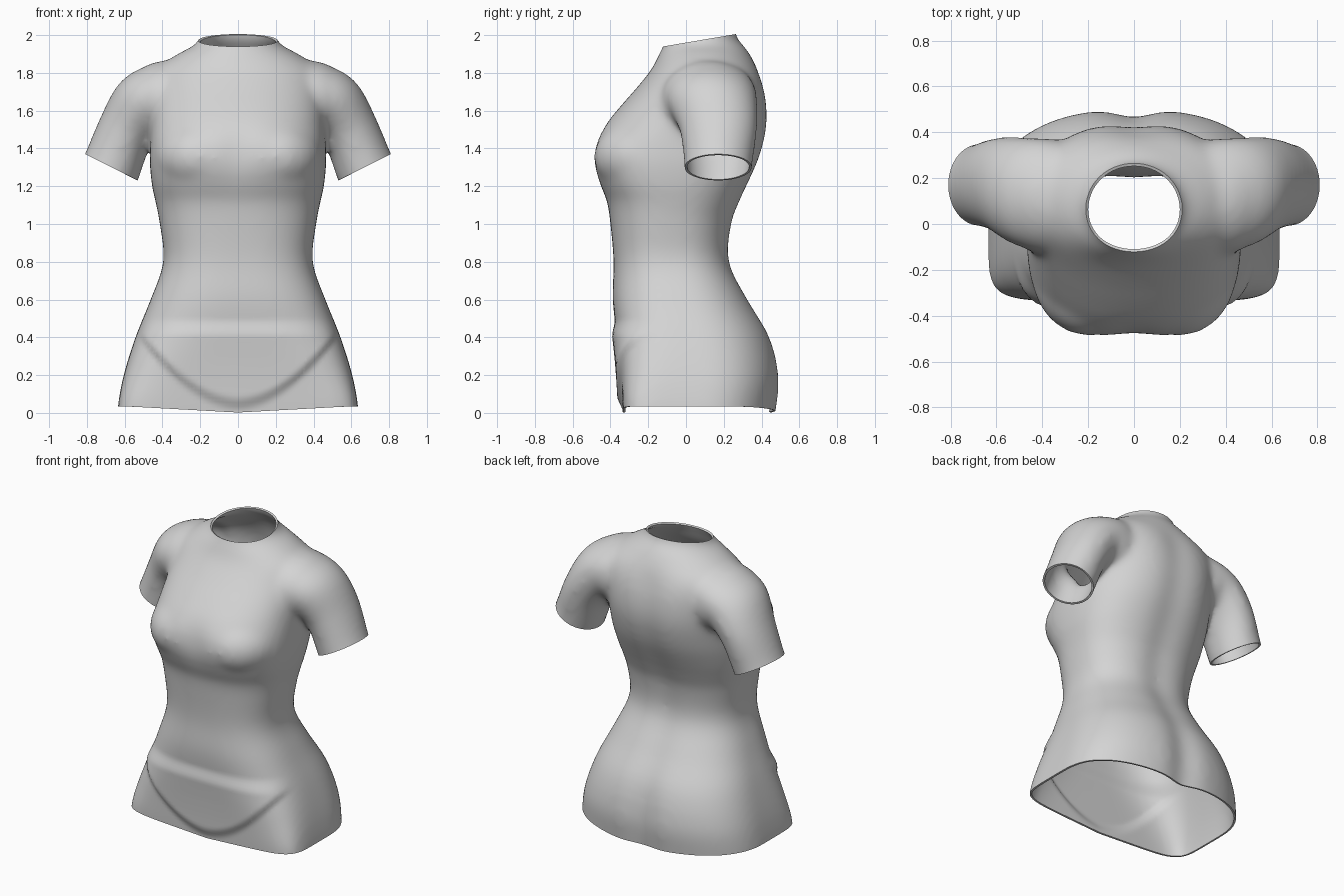
import bpy, bmesh, math
from mathutils import Vector, Matrix

if "Cube" in bpy.data.objects:
    bpy.data.objects.remove(bpy.data.objects["Cube"])


def smooth_rows(rows, steps=4):
    """Catmull-Rom interpolation of a short table of section values."""
    out = []
    for i in range(len(rows) - 1):
        a, b, c, d = (rows[max(0, min(len(rows) - 1, i + k))] for k in (-1, 0, 1, 2))
        for s in range(steps):
            t = s / steps
            out.append([0.5 * (2 * q + (r - p) * t + (2 * p - 5 * q + 4 * r - w) * t * t
                               + (3 * q - p - 3 * r + w) * t ** 3)
                        for p, q, r, w in zip(a, b, c, d)])
    out.append(list(rows[-1]))
    return out


def loft(bm, rings):
    """Closed tube through equal-sized rings of points."""
    loops = [[bm.verts.new(p) for p in ring] for ring in rings]
    n = len(loops[0])
    for lo, hi in zip(loops, loops[1:]):
        for i in range(n):
            j = (i + 1) % n
            bm.faces.new((lo[i], lo[j], hi[j], hi[i]))
    bm.faces.new(loops[0][::-1])
    bm.faces.new(loops[-1])


def spow(v, e):
    return math.copysign(abs(v) ** e, v)


def ramp(t):
    t = max(0, min(1, t))
    return t * t * (3 - 2 * t)


def body_ring(z, hw, yf, yb, ef, n=128):
    """Superellipse section with a groove down the front and back centre."""
    yc, ry, pts = (yf + yb) / 2, (yb - yf) / 2, []
    eb = 2.4 - .4 * ramp((z - 1.75) / .15)
    chest = .022 * math.exp(-((z - 1.38) / .12) ** 2)
    spine = (.018 + .017 * ramp((.6 - z) / .4)) * ramp((1.9 - z) / .2)
    for i in range(n):
        a = 2 * math.pi * i / n
        e = 2 / (eb if math.sin(a) > 0 else ef)
        x, s = hw * spow(math.cos(a), e), spow(math.sin(a), e)
        groove = (chest if s < 0 else -spine) * math.exp(-(x / 0.1) ** 2)
        pts.append((x, yc + ry * s + groove * abs(s), z))
    return pts


def sleeve_ring(side, x, z, y, ru, ry, tilt, n=40):
    t, pts = math.radians(tilt), []
    for i in range(n):
        a = 2 * math.pi * i / n
        u = ru * math.cos(a)
        pts.append((side * (x + u * math.cos(t)), y + ry * math.sin(a), z + u * math.sin(t)))
    return pts


def ellipsoid(bm, centre, radii):
    m = Matrix.Translation(centre) @ Matrix.Diagonal((*radii, 1))
    bmesh.ops.create_uvsphere(bm, u_segments=32, v_segments=20, radius=1, matrix=m)


# Torso sections: height, half width, front, back, front squareness
TORSO = [
    (-0.08, .64, -.325, .465, 8),
    (0.04, .635, -.335, .485, 8),
    (0.20, .605, -.345, .50, 5.5),
    (0.40, .543, -.365, .452, 3.6),
    (0.60, .463, -.388, .335, 2.8),
    (0.80, .395, -.383, .238, 2.6),
    (1.00, .414, -.40, .25, 2.5),
    (1.12, .437, -.418, .293, 2.5),
    (1.20, .455, -.452, .33, 2.6),
    (1.32, .467, -.493, .385, 2.7),
    (1.42, .465, -.485, .418, 2.6),
    (1.52, .462, -.432, .437, 2.4),
    (1.62, .46, -.35, .437, 2.3),
    (1.72, .455, -.262, .42, 2.2),
    (1.82, .43, -.182, .382, 2.1),
    (1.90, .32, -.142, .337, 2),
    (1.945, .235, -.12, .305, 2),
    (1.99, .20, -.105, .268, 2),
    (2.10, .19, -.10, .25, 2),
]
# Sleeve sections: x, z, y, in-plane radius, depth radius, tilt
SLEEVE = [
    (.22, 1.74, .13, .14, .20, 75),
    (.37, 1.70, .13, .172, .24, 57),
    (.49, 1.635, .14, .178, .238, 42),
    (.592, 1.495, .172, .154, .205, 30),
    (.67, 1.30, .17, .158, .18, 26.6),
    (.715, 1.21, .17, .158, .18, 26.6),
]

# Overlapping solid forms
bm = bmesh.new()
loft(bm, [body_ring(*r) for r in smooth_rows(TORSO)])
for side in (-1, 1):
    loft(bm, [sleeve_ring(side, *r) for r in smooth_rows(SLEEVE)])
    ellipsoid(bm, (side * .20, -.20, 1.355), (.25, .288, .21))   # bust
    ellipsoid(bm, (side * .38, .12, 1.66), (.22, .255, .205))    # shoulder
bmesh.ops.recalc_face_normals(bm, faces=bm.faces)
mesh = bpy.data.meshes.new("shirt")
bm.to_mesh(mesh)
bm.free()
shirt = bpy.data.objects.new("shirt", mesh)
bpy.context.collection.objects.link(shirt)
bpy.context.view_layer.objects.active = shirt
shirt.select_set(True)

# Fuse the forms into one soft skin
fuse = shirt.modifiers.new("fuse", 'REMESH')
fuse.mode = 'VOXEL'
fuse.voxel_size = 0.018
soften = shirt.modifiers.new("soften", 'SMOOTH')
soften.factor = 0.5
soften.iterations = 22
for name in ("fuse", "soften"):
    bpy.ops.object.modifier_apply(modifier=name)

bm = bmesh.new()
bm.from_mesh(mesh)

# Belly mound above the hip creases
for v in bm.verts:
    x, y, z = v.co
    if z < .6:
        w = ramp((z - .04 - 1.25 * x * x) / .07) * ramp((.5 - z) / .1) * ramp((-.12 - y) / .15)
        v.co.y -= .025 * w


# Cut the hem, neck and sleeve openings
def cut(point, normal, inside):
    faces = [f for f in bm.faces if all(inside(v.co) for v in f.verts)]
    geom = list({v for f in faces for v in f.verts}) + list({e for f in faces for e in f.edges}) + faces
    bmesh.ops.bisect_plane(bm, geom=geom, dist=1e-5, plane_co=Vector(point),
                           plane_no=Vector(normal).normalized(), clear_outer=True)


cut((0, 0, .035), (0, 0, -1), lambda c: c.z < .5)
cut((0, -.12, 1.94), (0, -.17, 1), lambda c: c.z > 1.85 and abs(c.x) < .4)
for side in (-1, 1):
    cut((side * .67, .17, 1.30), (side * .447, 0, -.894),
        lambda c: side * c.x > .49 and c.z > 1.05)

# Hem sags toward the centre
for v in bm.verts:
    w = max(0, 1 - (v.co.z - .035) / .25)
    v.co.z -= .033 * w * max(0, 1 - abs(v.co.x) / .6)
bm.to_mesh(mesh)
bm.free()

# Cloth thickness and shading
cloth = shirt.modifiers.new("cloth", 'SOLIDIFY')
cloth.thickness = 0.013
cloth.offset = -1
bpy.ops.object.modifier_apply(modifier="cloth")
bpy.ops.object.shade_smooth_by_angle(angle=math.radians(45))

grey = bpy.data.materials.new("light grey cloth")
grey.diffuse_color = (0.66, 0.66, 0.66, 1)
grey.use_nodes = True
grey.node_tree.nodes["Principled BSDF"].inputs["Base Color"].default_value = grey.diffuse_color
mesh.materials.clear()
mesh.materials.append(grey)
